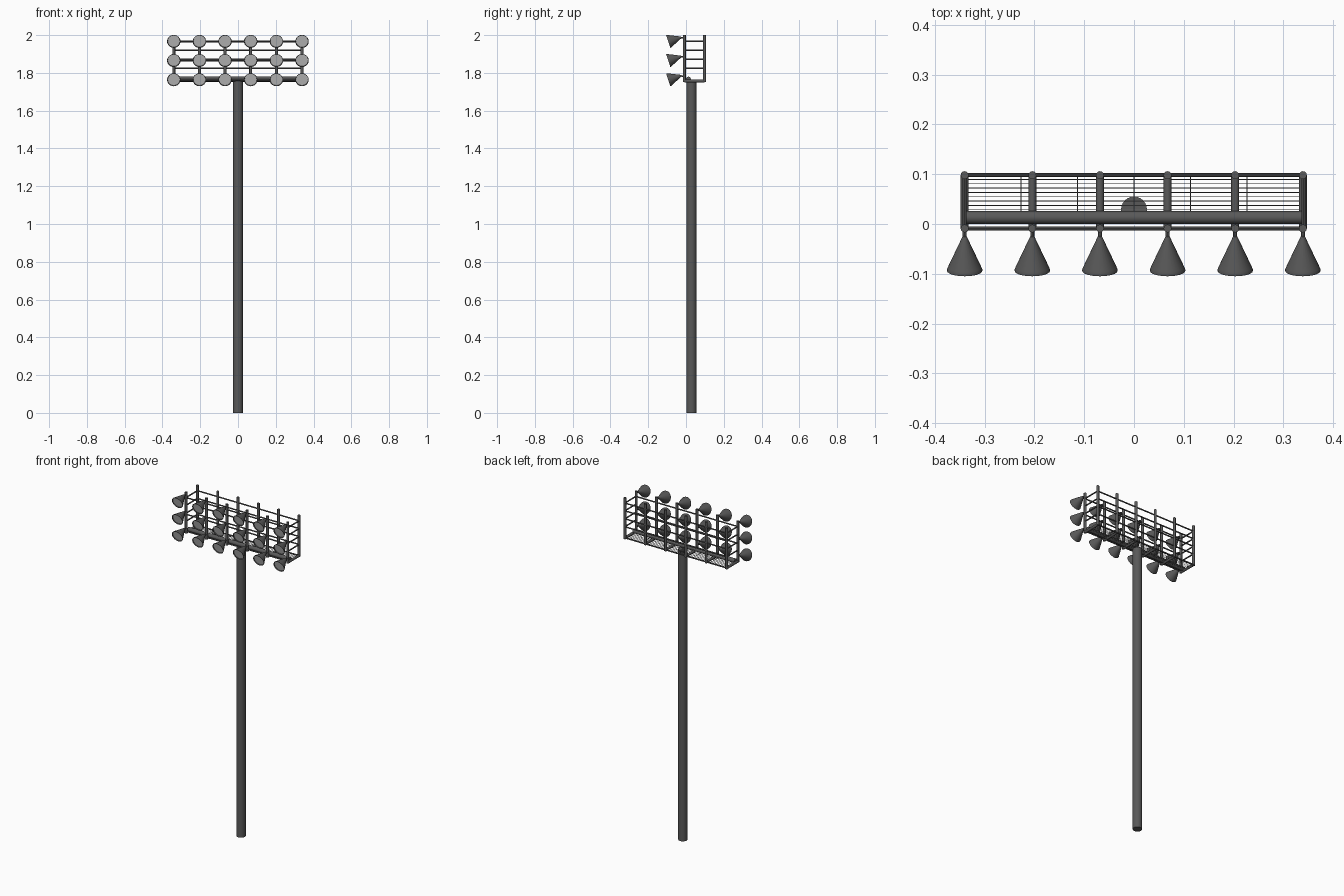
import bpy, bmesh, math
from mathutils import Vector, Matrix

if "Cube" in bpy.data.objects:
    bpy.data.objects.remove(bpy.data.objects["Cube"])


def material(name, v):
    m = bpy.data.materials.new(name)
    m.diffuse_color = (v, v, v, 1)
    m.use_nodes = True
    m.node_tree.nodes["Principled BSDF"].inputs["Base Color"].default_value = m.diffuse_color
    return m


DARK = material("dark_steel", 0.1)
LENS = material("lens_grey", 0.55)


def finish(bm, name, mat):
    me = bpy.data.meshes.new(name)
    bm.to_mesh(me)
    bm.free()
    me.materials.append(mat)
    ob = bpy.data.objects.new(name, me)
    bpy.context.collection.objects.link(ob)
    bpy.ops.object.select_all(action='DESELECT')
    ob.select_set(True)
    bpy.context.view_layer.objects.active = ob
    bpy.ops.object.shade_smooth_by_angle(angle=math.radians(40))
    return ob


def rod(bm, a, b, r, n=12):
    """Capped cylinder between two points."""
    a, b = Vector(a), Vector(b)
    d = b - a
    m = Matrix.Translation((a + b) / 2) @ d.to_track_quat('Z', 'Y').to_matrix().to_4x4()
    bmesh.ops.create_cone(bm, cap_ends=True, segments=n, radius1=r, radius2=r,
                          depth=d.length, matrix=m)


def rods(name, items, mat=DARK, n=12):
    bm = bmesh.new()
    for a, b, r in items:
        rod(bm, a, b, r, n)
    return finish(bm, name, mat)


def lathe(name, profile, mat, matrix, n=24):
    """Spin an (radius, height) profile about the local z axis."""
    bm = bmesh.new()
    vs = [bm.verts.new((r, 0, z)) for r, z in profile]
    es = [bm.edges.new(p) for p in zip(vs, vs[1:])]
    bmesh.ops.spin(bm, geom=vs + es, axis=(0, 0, 1), cent=(0, 0, 0),
                   angle=math.tau, steps=n)
    bmesh.ops.remove_doubles(bm, verts=bm.verts, dist=1e-5)
    bmesh.ops.recalc_face_normals(bm, faces=bm.faces)
    ob = finish(bm, name, mat)
    ob.matrix_world = matrix
    return ob


XS = [-0.34 + 0.1358 * i for i in range(6)]
YF, YB, X = -0.009, 0.098, 0.34
ZB = 1.757                                 # platform height
RAILS = [1.824, 1.872, 1.920, 1.967]
ROWS = [1.763, 1.865, 1.966]

# Mast and main cross tube
rods("mast", [((0, 0.029, 0), (0, 0.029, ZB), 0.026)], n=24)
rods("cross_tube", [((-X, 0.013, 1.767), (X, 0.013, 1.767), 0.013)], n=20)

# Upright posts and platform arms
rods("front_posts", [((x, YF, 1.752), (x, YF, 2), 0.008) for x in XS])
rods("back_posts", [((x, YB, 1.752), (x, YB, 2), 0.008) for x in XS])
rods("platform_arms", [((x, YF, ZB), (x, YB, ZB), 0.008) for x in XS])

# Rails along the back, front and both ends
rods("back_rails", [((-X, YB, z), (X, YB, z), 0.004) for z in RAILS + [ZB]], n=8)
rods("front_rails", [((-X, YF, z), (X, YF, z), 0.004) for z in ROWS], n=8)
rods("end_rails", [((s * X, YF, z), (s * X, YB, z), 0.004)
                   for s in (-1, 1) for z in RAILS], n=8)

# Wire floor grating
rods("floor_grating",
     [((-X, 0.0895 - 0.0087 * i, ZB), (X, 0.0895 - 0.0087 * i, ZB), 0.001) for i in range(11)]
     + [((-X + X / 3 * i, 0, ZB), (-X + X / 3 * i, YB, ZB), 0.001) for i in range(7)], n=6)

# Floodlights: hollow conical shade, lens and bracket, tilted downward
axis = Vector((0, -math.cos(math.radians(18)), -math.sin(math.radians(18))))
rot = axis.to_track_quat('Z', 'Y').to_matrix().to_4x4()
shade = [(0, -0.074), (0.004, -0.073), (0.0335, -0.008), (0.0355, -0.003), (0.0355, 0),
         (0.0335, 0), (0.032, -0.006)]
lens = [(0.0325, -0.005), (0, -0.005)]
for r, z in enumerate(ROWS):
    for c, x in enumerate(XS):
        m = Matrix.Translation((x, -0.094, z)) @ rot
        lathe(f"lamp_shade_{r}_{c}", shade, DARK, m)
        ob = lathe(f"lamp_lens_{r}_{c}", lens, LENS, m)
        if sum(p.normal.z for p in ob.data.polygons) < 0:
            ob.data.flip_normals()
rods("lamp_brackets", [((x, YF, z + 0.018), (x, -0.027, z + 0.021), 0.004)
                       for x in XS for z in ROWS], n=8)
